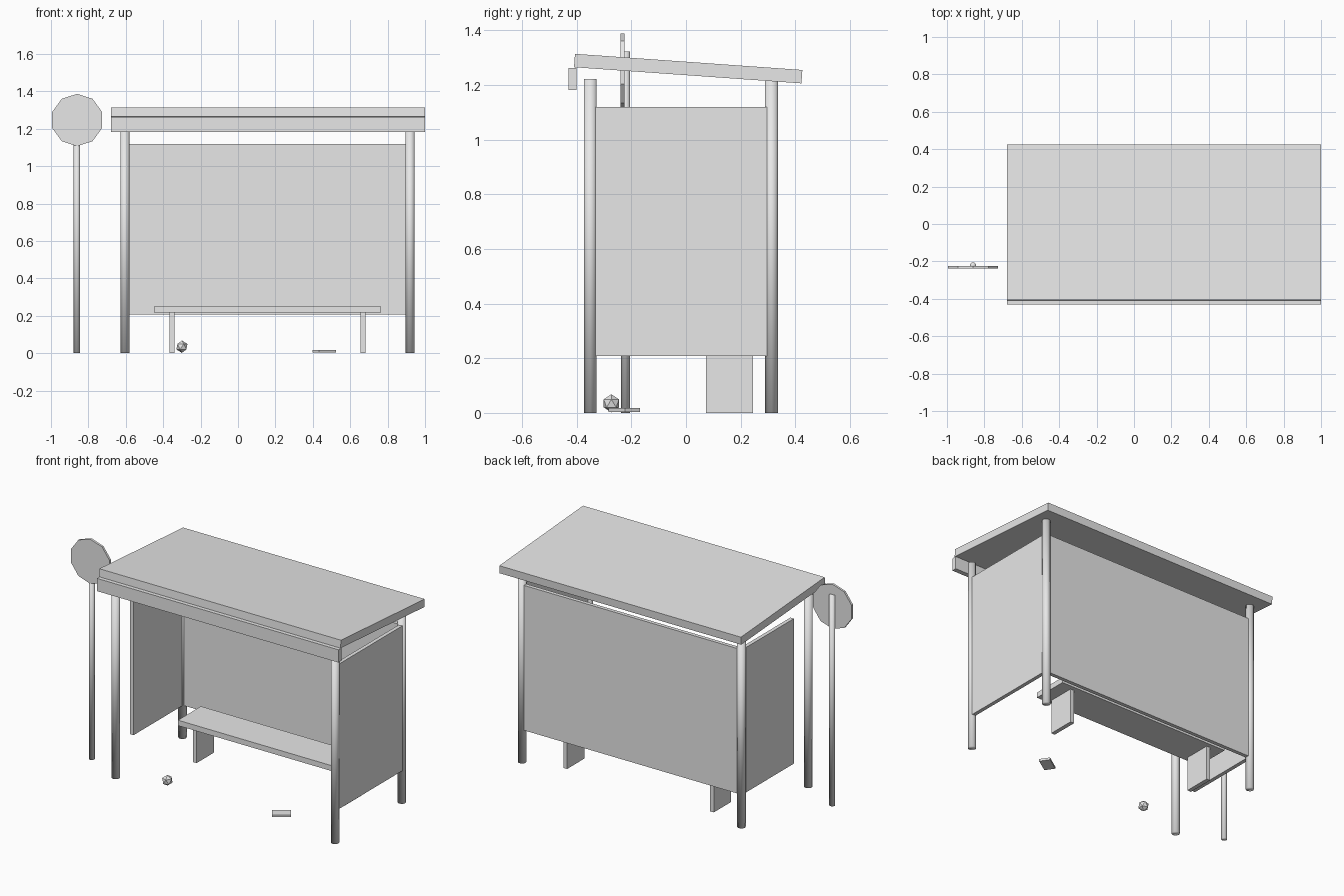
import bpy, bmesh
from math import radians
from mathutils import Matrix, Vector

cube = bpy.data.objects.get("Cube")
if cube:
    bpy.data.objects.remove(cube, do_unlink=True)

grey = bpy.data.materials.new("plain_grey")
grey.use_nodes = True
grey.diffuse_color = (0.8, 0.8, 0.8, 1)
bsdf = next(n for n in grey.node_tree.nodes if n.type == 'BSDF_PRINCIPLED')
bsdf.inputs["Base Color"].default_value = (0.8, 0.8, 0.8, 1)


def finish(name, bm, smooth=False):
    mesh = bpy.data.meshes.new(name)
    for face in bm.faces:
        face.smooth = smooth
    bm.to_mesh(mesh)
    bm.free()
    mesh.materials.append(grey)
    obj = bpy.data.objects.new(name, mesh)
    bpy.context.scene.collection.objects.link(obj)
    return obj


def box(name, low, high, turn=0, axis='Z'):
    """Box between two corners, turned about its own centre."""
    low, high = Vector(low), Vector(high)
    bm = bmesh.new()
    bmesh.ops.create_cube(bm, size=1, matrix=Matrix.Diagonal((*(high - low), 1)))
    obj = finish(name, bm)
    obj.location = (low + high) / 2
    obj.rotation_euler['XYZ'.index(axis)] = radians(turn)
    return obj


def cylinder(name, radius, depth, matrix, smooth):
    bm = bmesh.new()
    bmesh.ops.create_cone(bm, cap_ends=True, segments=10, radius1=radius,
                          radius2=radius, depth=depth, matrix=matrix)
    return finish(name, bm, smooth)


def post(name, x, y, radius, height):
    """Ten-sided upright with a corner pointing backwards."""
    matrix = Matrix.Translation((x, y, height / 2)) @ Matrix.Rotation(radians(90), 4, 'Z')
    return cylinder(name, radius, height, matrix, True)


MID_X = 0.158
LEFT, RIGHT = 0.92, -0.605
FRONT, BACK = -0.35, 0.313
LOW, HIGH = 0.208, 1.119
HALF = 0.012

# Shelter posts
for side, x in (("left", LEFT), ("right", RIGHT)):
    post(f"front_{side}_post", x, FRONT, 0.0243, 1.221)
    post(f"back_{side}_post", x, BACK, 0.0243, 1.221)

# Wall panels, the right one stopping short of the front post
box("back_panel", (RIGHT + 0.015, BACK - HALF, LOW), (LEFT - 0.015, BACK + HALF, HIGH))
box("left_panel", (LEFT - 0.008, -0.331, LOW), (LEFT + 0.016, 0.296, HIGH))
box("right_panel", (RIGHT - HALF, -0.19, LOW), (RIGHT + HALF, 0.296, HIGH))

# Sloping roof and front fascia
box("roof", (-0.68, -0.409, 1.235), (1.0, 0.425, 1.284), -4.06, 'X')
box("fascia", (-0.68, -0.43, 1.182), (1.0, -0.4, 1.262))

# Bench
box("bench_seat", (MID_X - 0.607, 0.045, 0.217), (MID_X + 0.607, 0.273, 0.251))
for side, s in (("left", 1), ("right", -1)):
    x = MID_X + s * 0.51
    box(f"bench_{side}_leg", (x - 0.013, 0.073, 0), (x + 0.013, 0.245, 0.217))

# Stop sign pole and ten-sided plate
post("sign_pole", -0.861, -0.222, 0.0173, 1.322)
cylinder("sign_plate", 0.14, 0.014,
         Matrix.Translation((-0.86, -0.232, 1.247)) @ Matrix.Rotation(radians(90), 4, 'X'),
         False)

# Litter on the ground
bm = bmesh.new()
bmesh.ops.create_icosphere(bm, subdivisions=1, radius=0.033,
                           matrix=Matrix.Translation((-0.3, -0.273, 0.035)))
finish("crumpled_paper", bm)
box("flat_litter", (0.407, -0.258, 0.004), (0.515, -0.193, 0.018), 34)
